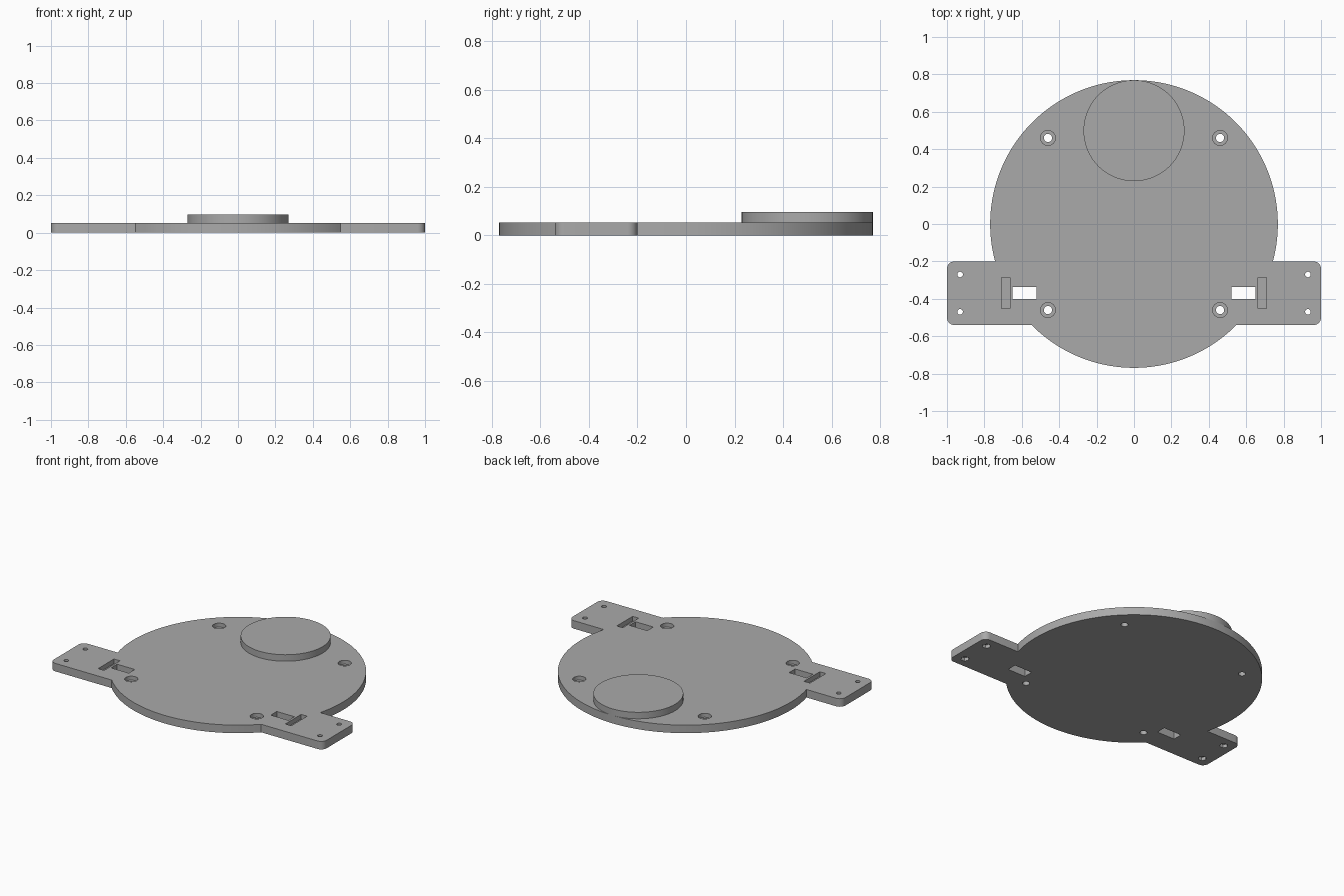
import bpy, bmesh
from math import sin, cos, asin, pi, radians

if "Cube" in bpy.data.objects:
    bpy.data.objects.remove(bpy.data.objects["Cube"])

T = 0.053               # plate thickness
R = 0.769               # main disc radius
TAB_LOW, TAB_HIGH = -0.54, -0.2

grey = bpy.data.materials.new("matte grey")
grey.use_nodes = True
colour = (0.4, 0.4, 0.4, 1)
grey.diffuse_color = colour
grey.node_tree.nodes["Principled BSDF"].inputs["Base Color"].default_value = colour


def arc(cx, cy, r, a0, a1, n):
    return [(cx + r * cos(a0 + (a1 - a0) * i / n),
             cy + r * sin(a0 + (a1 - a0) * i / n)) for i in range(n + 1)]


def circle(cx, cy, r, n=32):
    return arc(cx, cy, r, 0, 2 * pi, n)[:-1]


def box(x0, x1, y0, y1):
    return [(x0, y0), (x1, y0), (x1, y1), (x0, y1)]


def prisms(name, items):
    """One object made of upright prisms, each (outline, bottom, top)."""
    bm = bmesh.new()
    for outline, z0, z1 in items:
        face = bm.faces.new([bm.verts.new((x, y, z0)) for x, y in outline])
        out = bmesh.ops.extrude_face_region(bm, geom=[face])["geom"]
        verts = [v for v in out if isinstance(v, bmesh.types.BMVert)]
        bmesh.ops.translate(bm, verts=verts, vec=(0, 0, z1 - z0))
    bmesh.ops.recalc_face_normals(bm, faces=bm.faces)
    mesh = bpy.data.meshes.new(name)
    bm.to_mesh(mesh)
    bm.free()
    mesh.materials.append(grey)
    obj = bpy.data.objects.new(name, mesh)
    bpy.context.collection.objects.link(obj)
    return obj


def select(obj):
    bpy.ops.object.select_all(action="DESELECT")
    obj.select_set(True)
    bpy.context.view_layer.objects.active = obj


def cut(target, cutter):
    cutter.hide_render = True
    select(target)
    mod = target.modifiers.new("cut", "BOOLEAN")
    mod.operation, mod.solver, mod.object = "DIFFERENCE", "EXACT", cutter
    bpy.ops.object.modifier_apply(modifier=mod.name)
    bpy.data.objects.remove(cutter)


# Base plate: disc with a rounded tab on each side, half outline mirrored
c = 0.04
half = arc(0, 0, R, -pi / 2, asin(TAB_LOW / R), 28)
half += arc(1 - c, TAB_LOW + c, c, -pi / 2, 0, 8)
half += arc(1 - c, TAB_HIGH - c, c, 0, pi / 2, 8)
half += arc(0, 0, R, asin(TAB_HIGH / R), pi / 2, 64)
outline = half + [(-x, y) for x, y in half[-2:0:-1]]
plate = prisms("base_plate", [(outline, 0, T)])

# Openings through the plate, and shallow recesses around them
through, recess = [], []
for s in (-1, 1):
    for y in (-0.46, 0.46):                     # counterbored screw holes
        through.append((circle(s * 0.46, y, 0.022), -0.1, 0.2))
        recess.append((circle(s * 0.46, y, 0.04), 0.027, 0.2))
    for y in (-0.47, -0.27):                    # tab holes with nut pockets below
        through.append((circle(s * 0.93, y, 0.015, 24), -0.1, 0.2))
        recess.append((circle(s * 0.93, y, 0.026, 6), -0.1, 0.022))
    # cable window and blind slot
    through.append((box(*sorted((s * 0.52, s * 0.65)), -0.4, -0.337), -0.1, 0.2))
    recess.append((box(*sorted((s * 0.664, s * 0.708)), -0.453, -0.287), 0.022, 0.2))
cut(plate, prisms("recess_cutter", recess))
cut(plate, prisms("through_cutter", through))

# Raised round pad at the back edge
pad = prisms("raised_pad", [(circle(0, R - 0.27, 0.27, 96), T, 0.096)])

for obj in (plate, pad):
    select(obj)
    bpy.ops.object.shade_smooth_by_angle(angle=radians(30))
